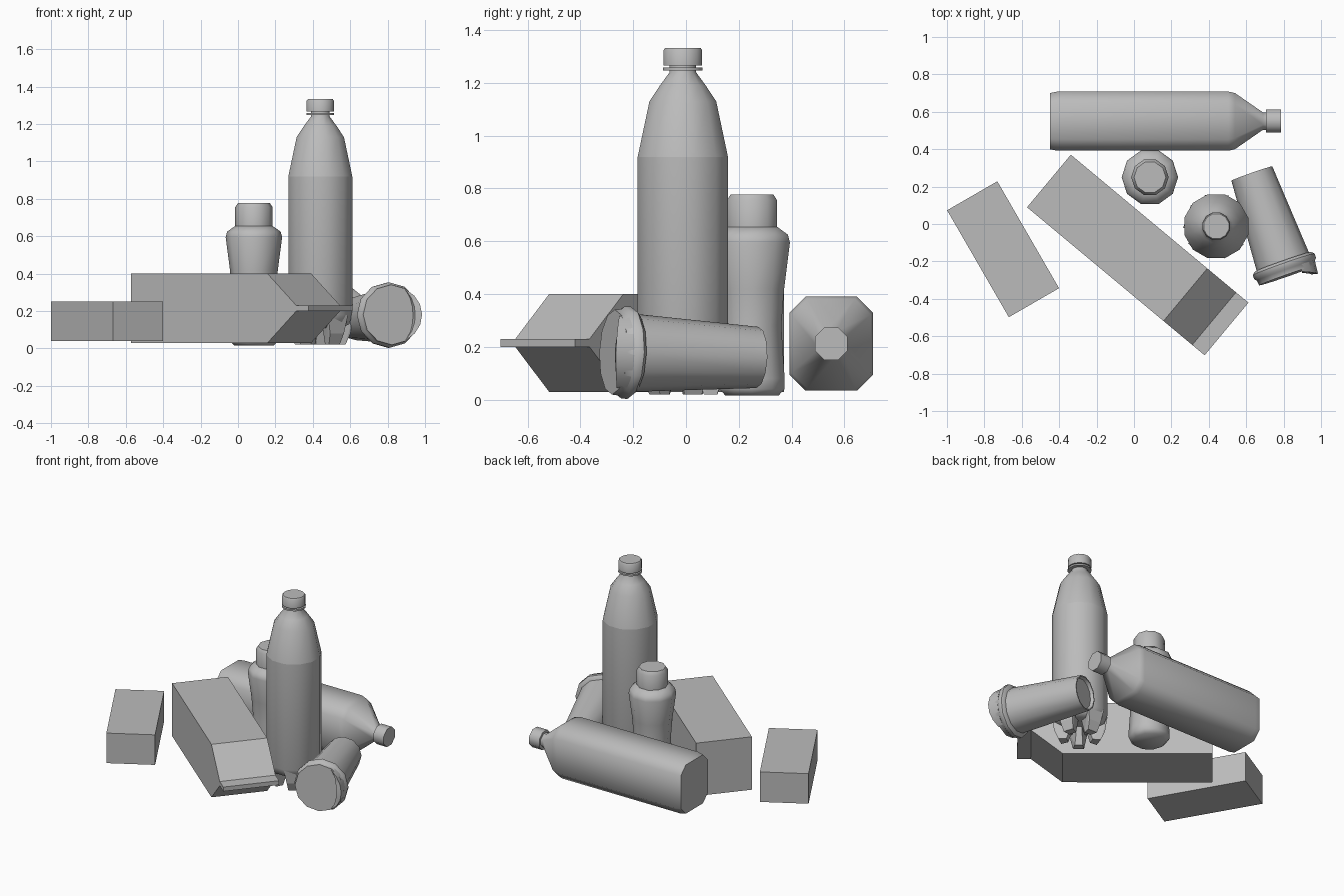
import bpy, bmesh, math
from mathutils import Matrix, Vector

cube = bpy.data.objects.get("Cube")
if cube:
    bpy.data.objects.remove(cube, do_unlink=True)

grey = bpy.data.materials.new("plain grey")
grey.use_nodes = True
grey.diffuse_color = (0.5, 0.5, 0.5, 1)
grey.node_tree.nodes["Principled BSDF"].inputs["Base Color"].default_value = (0.5, 0.5, 0.5, 1)


def finish(name, bm, matrix, smooth=True):
    bmesh.ops.recalc_face_normals(bm, faces=bm.faces)
    mesh = bpy.data.meshes.new(name)
    bm.to_mesh(mesh)
    bm.free()
    mesh.materials.append(grey)
    ob = bpy.data.objects.new(name, mesh)
    bpy.context.collection.objects.link(ob)
    ob.matrix_world = matrix
    if smooth:
        bpy.ops.object.select_all(action='DESELECT')
        ob.select_set(True)
        bpy.context.view_layer.objects.active = ob
        bpy.ops.object.shade_smooth_by_angle(angle=math.radians(47))
    return ob


def loft(name, rings, matrix, bottom=True, top=True, smooth=True):
    """Skin a stack of equal-count point rings."""
    bm = bmesh.new()
    loops = [[bm.verts.new(p) for p in ring] for ring in rings]
    n = len(loops[0])
    for a, b in zip(loops, loops[1:]):
        for i in range(n):
            j = (i + 1) % n
            bm.faces.new((a[i], a[j], b[j], b[i]))
    if bottom:
        bm.faces.new(loops[0][::-1])
    if top:
        bm.faces.new(loops[-1])
    return finish(name, bm, matrix, smooth)


def circle(r, h, n, phase=0.0):
    return [(r * math.cos(math.tau * (i + phase) / n),
             r * math.sin(math.tau * (i + phase) / n), h) for i in range(n)]


def lathe(name, profile, n, matrix, phase=0.0, **caps):
    return loft(name, [circle(r, h, n, phase) for r, h in profile], matrix, **caps)


def hull(name, points, matrix, smooth=False):
    bm = bmesh.new()
    for p in points:
        bm.verts.new(p)
    bmesh.ops.convex_hull(bm, input=bm.verts)
    bmesh.ops.dissolve_limit(bm, angle_limit=0.01, verts=bm.verts, edges=bm.edges)
    return finish(name, bm, matrix, smooth)


def placed(x, y, z=0.0, degrees=0.0):
    return Matrix.Translation((x, y, z)) @ Matrix.Rotation(math.radians(degrees), 4, 'Z')


def block(name, size, matrix):
    hull(name, [(sx * size[0] / 2, sy * size[1] / 2, sz * size[2] / 2)
                for sx in (-1, 1) for sy in (-1, 1) for sz in (-1, 1)], matrix)


# Small box
block("small_box", (0.31, 0.66, 0.21), placed(-0.70, -0.135, 0.145, 30))

# Carton lying on its side, with a wedge-shaped top and a flat sealed fin
carton_at = placed(-0.455, 0.23, 0.0, -39.8)
side = [(0, 0.03), (0.95, 0.03), (1.15, 0.2), (1.15, 0.23), (0.95, 0.4), (0, 0.4)]
hull("carton", [(u, v, z) for u, z in side for v in (-0.183, 0.183)], carton_at)
block("carton_fin", (0.1, 0.366, 0.03), carton_at @ Matrix.Translation((1.186, 0, 0.215)))

# Tall standing bottle
tall = placed(0.44, -0.012)
lathe("tall_bottle_body", [(0.04, 0.13), (0.12, 0.11), (0.16, 0.13), (0.177, 0.18), (0.177, 0.92)],
      12, tall, 0.5, top=False)
lathe("tall_bottle_shoulder", [(0.177, 0.92), (0.131, 1.13), (0.09, 1.19), (0.052, 1.24), (0.052, 1.27)],
      12, tall, 0.5, bottom=False)
lathe("tall_bottle_neck_ring", [(0.077, 1.247), (0.077, 1.258)], 12, tall, 0.5)
lathe("tall_bottle_cap", [(0.075, 1.266), (0.075, 1.325), (0.069, 1.333)], 12, tall, 0.5)

# Five splayed feet under the tall bottle
for i in range(5):
    foot = tall @ Matrix.Rotation(math.tau * i / 5 + 0.3, 4, 'Z')
    hull("tall_bottle_foot", [(r, s * w, z) for s in (-1, 1) for r, w, z in
                              ((0.165, 0.065, 0.18), (0.155, 0.045, 0.08), (0.13, 0.035, 0.02),
                               (0.08, 0.025, 0.02), (0.035, 0.015, 0.14))], foot)

# Short waisted bottle
short = placed(0.085, 0.25)
lathe("short_bottle_body", [(0.105, 0.015), (0.13, 0.04), (0.13, 0.08), (0.117, 0.28), (0.128, 0.42),
                            (0.151, 0.595), (0.143, 0.625), (0.1, 0.655)], 10, short)
lathe("short_bottle_cap", [(0.1, 0.655), (0.1, 0.755), (0.085, 0.778)], 10, short)

# Lying square bottle, its axis along x
lying = Matrix(((0, 0, 1, 0), (1, 0, 0, 0.55), (0, 1, 0, 0.212), (0, 0, 0, 1)))


def bevelled(a, b, c, h):
    return [(x, y, h) for x, y in ((a, c - b), (a, b - c), (a - c, b), (c - a, b),
                                   (-a, b - c), (-a, c - b), (c - a, -b), (a - c, -b))]


loft("lying_bottle_body", [bevelled(0.15, 0.17, 0.055, -0.45), bevelled(0.158, 0.178, 0.06, -0.41),
                           bevelled(0.158, 0.178, 0.06, 0.505), bevelled(0.15, 0.17, 0.06, 0.54),
                           circle(0.05, 0.69, 8, -0.5), circle(0.05, 0.72, 8, -0.5)], lying)
lathe("lying_bottle_cap", [(0.067, 0.706), (0.067, 0.785)], 8, lying, -0.5)

# Tipped cup with its lid
axis = Vector((0.33, -0.94, 0.035))
cup = Matrix.Translation((0.63, 0.27, 0.16)) @ axis.to_track_quat('Z', 'Y').to_matrix().to_4x4()
lathe("cup_body", [(0.1, 0.02), (0.108, 0), (0.116, 0), (0.15, 0.53)], 12, cup)
lathe("cup_lid", [(0.158, 0.5), (0.175, 0.515), (0.175, 0.54), (0.164, 0.55), (0.161, 0.578)], 12, cup)

# Raised crescent lip on the lid
lip = []
for k in range(-3, 4):
    t = k * math.pi / 9
    rise = 0.578 + 0.045 * math.cos(t * 1.3)
    c, s = math.cos(t), math.sin(t)
    inner = 0.161 - 0.04 * math.cos(t * 1.4)
    lip.append([(0.163 * c, 0.163 * s, 0.55), (0.157 * c, 0.157 * s, rise),
                (inner * c, inner * s, rise - 0.008), (inner * c, inner * s, 0.55)])
loft("cup_lid_lip", lip, cup)
